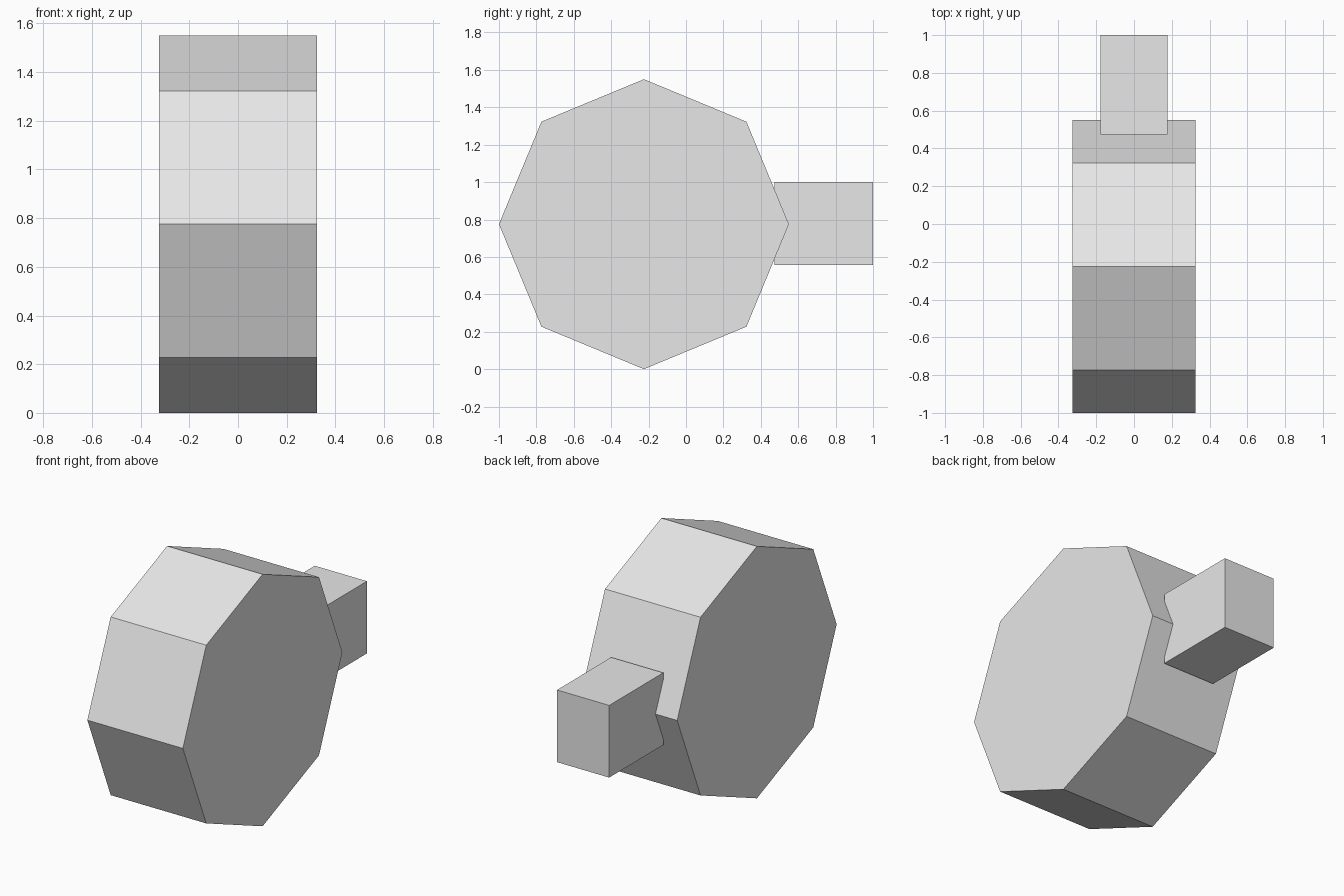
import bpy
import math

# Remove the default cube
default = bpy.data.objects.get("Cube")
if default:
    bpy.data.objects.remove(default, do_unlink=True)

# Single light grey material
grey = bpy.data.materials.new("light grey")
grey.use_nodes = True
colour = (0.8, 0.8, 0.8, 1.0)
grey.diffuse_color = colour
grey.node_tree.nodes["Principled BSDF"].inputs["Base Color"].default_value = colour

RADIUS = 0.775
WIDTH = 0.65
HUB_Y = RADIUS - 1.0


def finish(name):
    obj = bpy.context.object
    obj.name = name
    obj.data.materials.append(grey)
    return obj


# Eight-sided drum lying on its side, one corner pointing down
bpy.ops.mesh.primitive_cylinder_add(
    vertices=8, radius=RADIUS, depth=WIDTH,
    location=(0, HUB_Y, RADIUS), rotation=(0, math.pi / 2, 0))
finish("octagonal_drum")

# Rectangular block sticking out of the back
bpy.ops.mesh.primitive_cube_add(size=1, location=(0, 0.737, 0.778))
block = finish("rear_block")
block.scale = (0.355, 0.526, 0.444)
